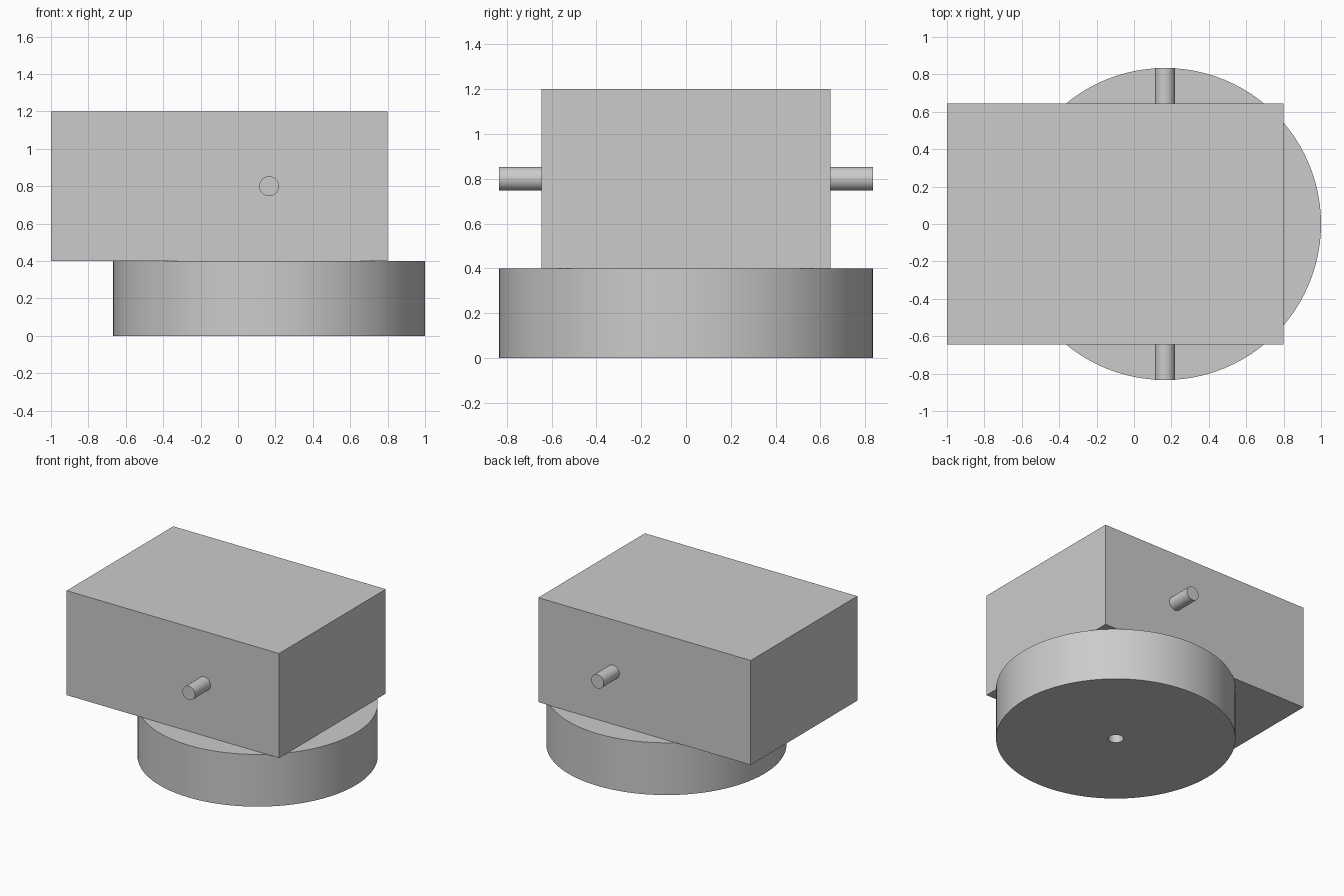
import bpy, bmesh, math
from mathutils import Matrix, Vector

cube = bpy.data.objects.get("Cube")
if cube:
    bpy.data.objects.remove(cube, do_unlink=True)

AXIS_X = 0.166      # shared axis of base and pins
BASE_R, BASE_H = 0.834, 0.4
PIN_R, PIN_Z = 0.053, 0.8
BODY = Vector((1.8, 1.29, 0.8))

grey = bpy.data.materials.new("plain grey")
grey.use_nodes = True
colour = (0.6, 0.6, 0.6, 1)
grey.diffuse_color = colour
grey.node_tree.nodes["Principled BSDF"].inputs["Base Color"].default_value = colour


def finish(name, bm, smooth=True):
    bmesh.ops.recalc_face_normals(bm, faces=bm.faces)
    mesh = bpy.data.meshes.new(name)
    bm.to_mesh(mesh)
    bm.free()
    mesh.materials.append(grey)
    obj = bpy.data.objects.new(name, mesh)
    bpy.context.collection.objects.link(obj)
    if smooth:
        bpy.ops.object.select_all(action='DESELECT')
        obj.select_set(True)
        bpy.context.view_layer.objects.active = obj
        bpy.ops.object.shade_smooth_by_angle(angle=math.radians(30))
    return obj


# Round base with a narrow bore up its centre
bm = bmesh.new()
profile = [(PIN_R, 0), (BASE_R, 0), (BASE_R, BASE_H), (PIN_R, BASE_H)]
verts = [bm.verts.new((r, 0, z)) for r, z in profile]
edges = [bm.edges.new((verts[i], verts[(i + 1) % 4])) for i in range(4)]
bmesh.ops.spin(bm, geom=verts + edges, axis=(0, 0, 1), cent=(0, 0, 0),
               angle=math.tau, steps=96, use_merge=True)
bmesh.ops.remove_doubles(bm, verts=bm.verts, dist=1e-5)
finish("round_base", bm).location.x = AXIS_X

# Box body, overhanging the base on one side
bm = bmesh.new()
bmesh.ops.create_cube(bm, size=1, matrix=Matrix.Diagonal(BODY.to_4d()))
finish("box_body", bm, smooth=False).location = (-0.1, 0, BASE_H + BODY.z / 2)

# Side pins, reaching out to the rim of the base
pin_len = BASE_R - BODY.y / 2
for name, side in (("front_pin", -1), ("back_pin", 1)):
    bm = bmesh.new()
    bmesh.ops.create_cone(bm, cap_ends=True, segments=48, radius1=PIN_R,
                          radius2=PIN_R, depth=pin_len,
                          matrix=Matrix.Rotation(math.pi / 2, 4, 'X'))
    finish(name, bm).location = (AXIS_X, side * (BODY.y / 2 + pin_len / 2), PIN_Z)
